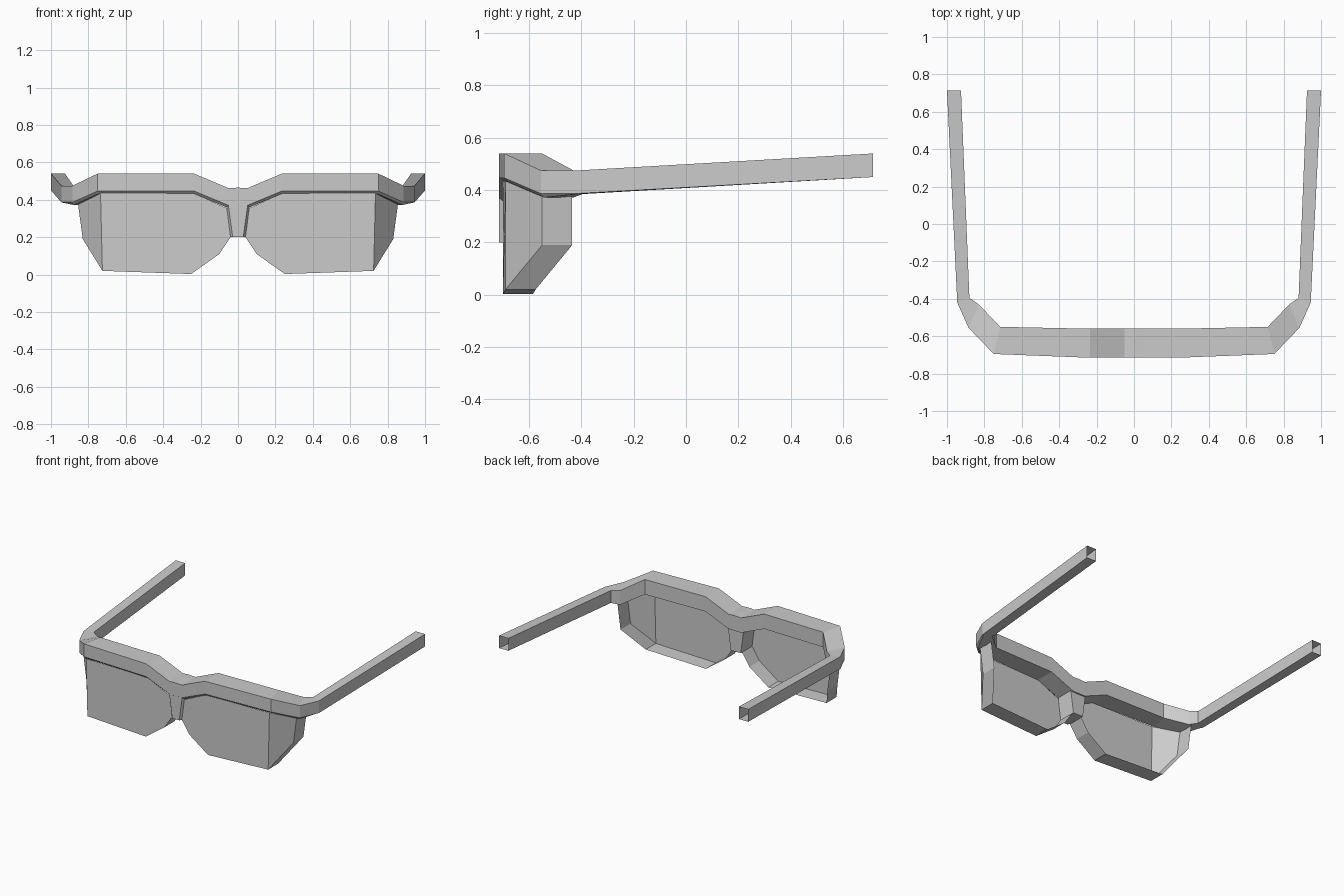
import bpy
import bmesh

cube = bpy.data.objects.get("Cube")
if cube:
    bpy.data.objects.remove(cube, do_unlink=True)

grey = bpy.data.materials.new("plain grey")
grey.use_nodes = True
colour = (0.6, 0.6, 0.6, 1)
grey.diffuse_color = colour
grey.node_tree.nodes["Principled BSDF"].inputs["Base Color"].default_value = colour


def make(name, bm, mirror=True):
    bmesh.ops.recalc_face_normals(bm, faces=bm.faces)
    mesh = bpy.data.meshes.new(name)
    bm.to_mesh(mesh)
    bm.free()
    mesh.materials.append(grey)
    obj = bpy.data.objects.new(name, mesh)
    bpy.context.collection.objects.link(obj)
    if mirror:
        mod = obj.modifiers.new("mirror", "MIRROR")
        mod.use_clip = True
    return obj


def loft(bm, sections):
    rings = [[bm.verts.new(p) for p in s] for s in sections]
    for a, b in zip(rings, rings[1:]):
        for i in range(len(a)):
            j = (i + 1) % len(a)
            bm.faces.new((a[i], a[j], b[j], b[i]))
    return rings


# Brow and arms: front x, y, back x, y, top, bottom, lip above the lens
stations = [
    (0, -0.715, 0, -0.56, 0.465, 0.37, 0.015),
    (0.05, -0.715, 0.05, -0.56, 0.462, 0.37, 0.015),
    (0.235, -0.715, 0.235, -0.56, 0.54, 0.447, 0.015),
    (0.75, -0.695, 0.715, -0.55, 0.54, 0.447, 0.015),
    (0.885, -0.555, 0.83, -0.43, 0.475, 0.387, 0.015),
    (0.945, -0.42, 0.88, -0.395, 0.475, 0.387, 0.002),
    (1.0, 0.715, 0.925, 0.715, 0.54, 0.45, 0.0),
]
bm = bmesh.new()
sections = []
for fx, fy, bx, by, top, bottom, lip in stations:
    mx, my = fx + (bx - fx) * 0.1, fy + (by - fy) * 0.1
    sections.append([(fx, fy, top), (fx, fy, bottom), (mx, my, bottom - lip),
                     (bx, by, bottom - lip), (bx, by, top)])
loft(bm, sections)
make("brow_and_arms", bm)

# Nose bridge, tapering downward with chamfered front edges
bm = bmesh.new()
sections = []
for z, w in ((0.40, 0.055), (0.36, 0.05), (0.20, 0.028)):
    b = w + 0.012
    sections.append([(-w, -0.714, z), (w, -0.714, z), (b, -0.695, z),
                     (b, -0.57, z), (-b, -0.57, z), (-b, -0.695, z)])
rings = loft(bm, sections)
bm.faces.new(rings[-1])
make("nose_bridge", bm, mirror=False)

# Lens: folded front pane with a rim running backward
outline = [
    (0.06, -0.70, 0.355), (0.235, -0.70, 0.435), (0.735, -0.69, 0.435),
    (0.855, -0.55, 0.375), (0.83, -0.55, 0.19), (0.725, -0.69, 0.02),
    (0.25, -0.70, 0.003), (0.10, -0.70, 0.11), (0.04, -0.70, 0.20),
]
bm = bmesh.new()
front = [bm.verts.new(p) for p in outline]
back = [bm.verts.new((x, y + 0.115, z)) for x, y, z in outline]
bm.faces.new([front[i] for i in (0, 1, 2, 5, 6, 7, 8)])
bm.faces.new([front[i] for i in (2, 3, 4, 5)])
for i in range(3, len(front)):
    j = (i + 1) % len(front)
    bm.faces.new((front[i], front[j], back[j], back[i]))
make("lenses", bm)
